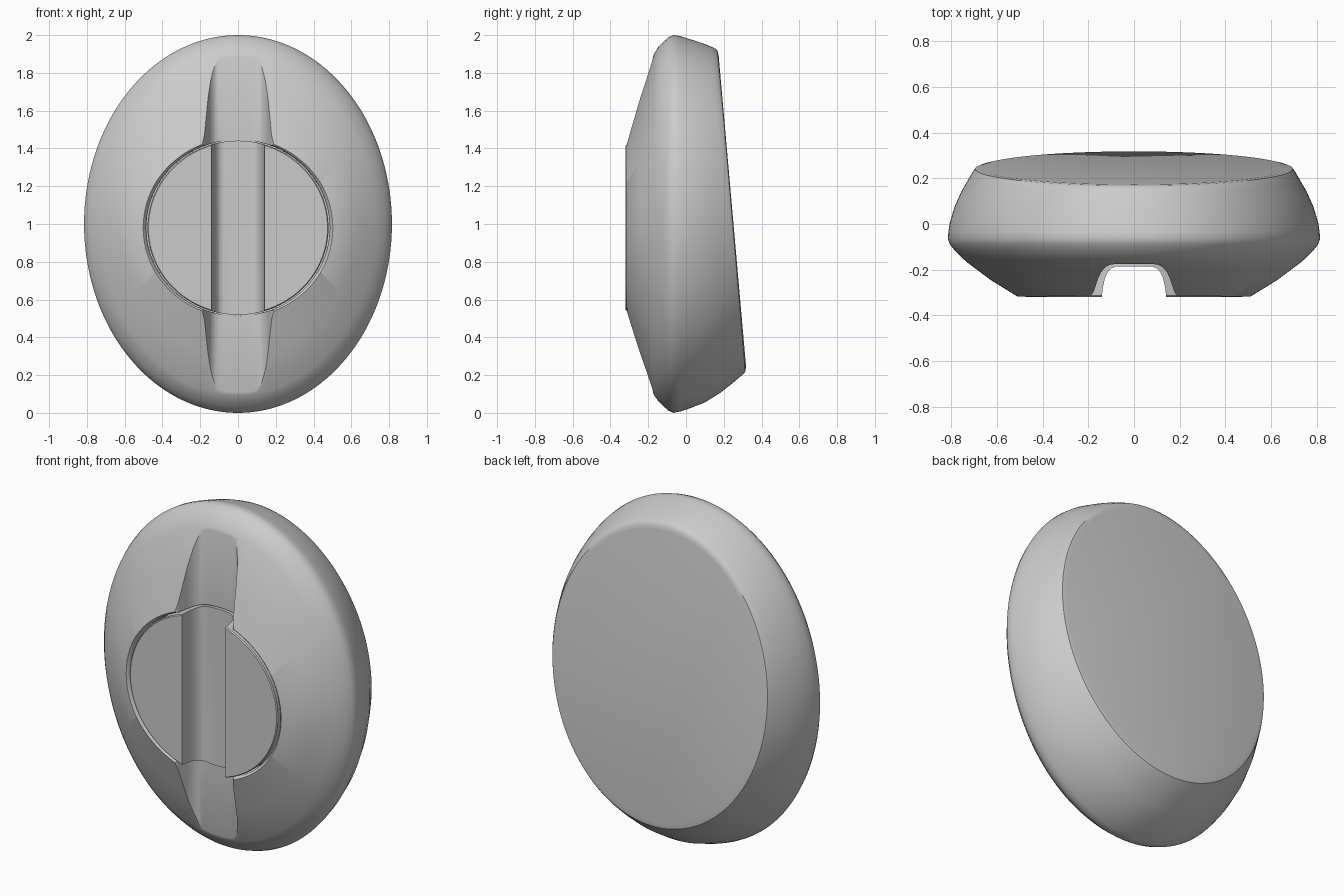
import bpy, bmesh, math

if "Cube" in bpy.data.objects:
    bpy.data.objects.remove(bpy.data.objects["Cube"])


def finish(bm, name):
    bmesh.ops.recalc_face_normals(bm, faces=bm.faces)
    me = bpy.data.meshes.new(name)
    bm.to_mesh(me)
    bm.free()
    ob = bpy.data.objects.new(name, me)
    bpy.context.collection.objects.link(ob)
    return ob


def loft(name, rings, n=160):
    """Ellipses given as (top y, top z, bottom y, bottom z, half width)."""
    bm = bmesh.new()
    loops = []
    for yt, zt, yb, zb, w in rings:
        loop = []
        for i in range(n):
            a = 2 * math.pi * (i + 0.5) / n
            f = (1 + math.sin(a)) / 2
            loop.append(bm.verts.new((w * math.cos(a), yb + (yt - yb) * f, zb + (zt - zb) * f)))
        loops.append(loop)
    for p, q in zip(loops, loops[1:]):
        for i in range(n):
            j = (i + 1) % n
            bm.faces.new((p[i], p[j], q[j], q[i]))
    bm.faces.new(loops[0])
    bm.faces.new(loops[-1])
    return finish(bm, name)


def channel(name, half, z0, z1):
    """Mirrored groove section (x, y) extruded along z."""
    pts = half + [(-x, y) for x, y in reversed(half)]
    bm = bmesh.new()
    face = bm.faces.new([bm.verts.new((x, y, z0)) for x, y in pts])
    ext = bmesh.ops.extrude_face_region(bm, geom=[face])
    vs = [v for v in ext["geom"] if isinstance(v, bmesh.types.BMVert)]
    bmesh.ops.translate(bm, verts=vs, vec=(0, 0, z1 - z0))
    return finish(bm, name)


def activate(ob):
    bpy.ops.object.select_all(action='DESELECT')
    ob.select_set(True)
    bpy.context.view_layer.objects.active = ob


def cut(ob, cutter):
    activate(ob)
    m = ob.modifiers.new("cut", 'BOOLEAN')
    m.operation = 'DIFFERENCE'
    m.solver = 'EXACT'
    m.object = cutter
    bpy.ops.object.modifier_apply(modifier=m.name)
    bpy.data.objects.remove(cutter)


def smooth(ob, deg):
    activate(ob)
    bpy.ops.object.shade_smooth_by_angle(angle=math.radians(deg))


def round_rings(data, zc=0.98):
    return [(y, zc + rz, y, zc - rz, rx) for y, rx, rz in data]


# Oval housing with a conical front and a tilted flat back
housing = loft("housing", [
    (-0.318, 1.44, -0.318, 0.52, 0.51),
    (-0.245, 1.68, -0.245, 0.30, 0.628),
    (-0.17, 1.90, -0.17, 0.095, 0.728),
    (-0.145, 1.94, -0.145, 0.06, 0.757),
    (-0.12, 1.965, -0.12, 0.035, 0.782),
    (-0.09, 1.99, -0.09, 0.01, 0.806),
    (-0.065, 2.0, -0.065, 0.0, 0.815),
    (-0.035, 1.996, -0.035, 0.006, 0.813),
    (0.0, 1.985, 0.01, 0.02, 0.807),
    (0.05, 1.97, 0.10, 0.055, 0.786),
    (0.10, 1.953, 0.18, 0.105, 0.757),
    (0.14, 1.936, 0.25, 0.16, 0.725),
    (0.158, 1.927, 0.295, 0.198, 0.706),
    (0.168, 1.915, 0.314, 0.218, 0.695),
    (0.173, 1.89, 0.318, 0.245, 0.672),
])

# Long finger groove across the housing
cut(housing, channel("groove_cutter", [
    (0.225, -0.36), (0.195, -0.32), (0.178, -0.30), (0.168, -0.27), (0.158, -0.24),
    (0.145, -0.212), (0.127, -0.19), (0.105, -0.178), (0.08, -0.175)], -0.1, 2.1))

# Flared recess for the centre disc
cut(housing, loft("recess_cutter", round_rings([
    (-0.36, 0.52, 0.50), (-0.318, 0.502, 0.482), (-0.308, 0.492, 0.472),
    (-0.295, 0.486, 0.467), (-0.168, 0.485, 0.466)])))
smooth(housing, 35)

# Centre disc with its own groove
disc = loft("centre_disc", round_rings([
    (-0.12, 0.479, 0.461), (-0.314, 0.479, 0.461), (-0.32, 0.474, 0.456)]))
cut(disc, channel("disc_groove_cutter", [
    (0.14, -0.36), (0.14, -0.31), (0.136, -0.275), (0.128, -0.24), (0.116, -0.212),
    (0.10, -0.194), (0.08, -0.186)], 0.3, 1.7))
smooth(disc, 30)
